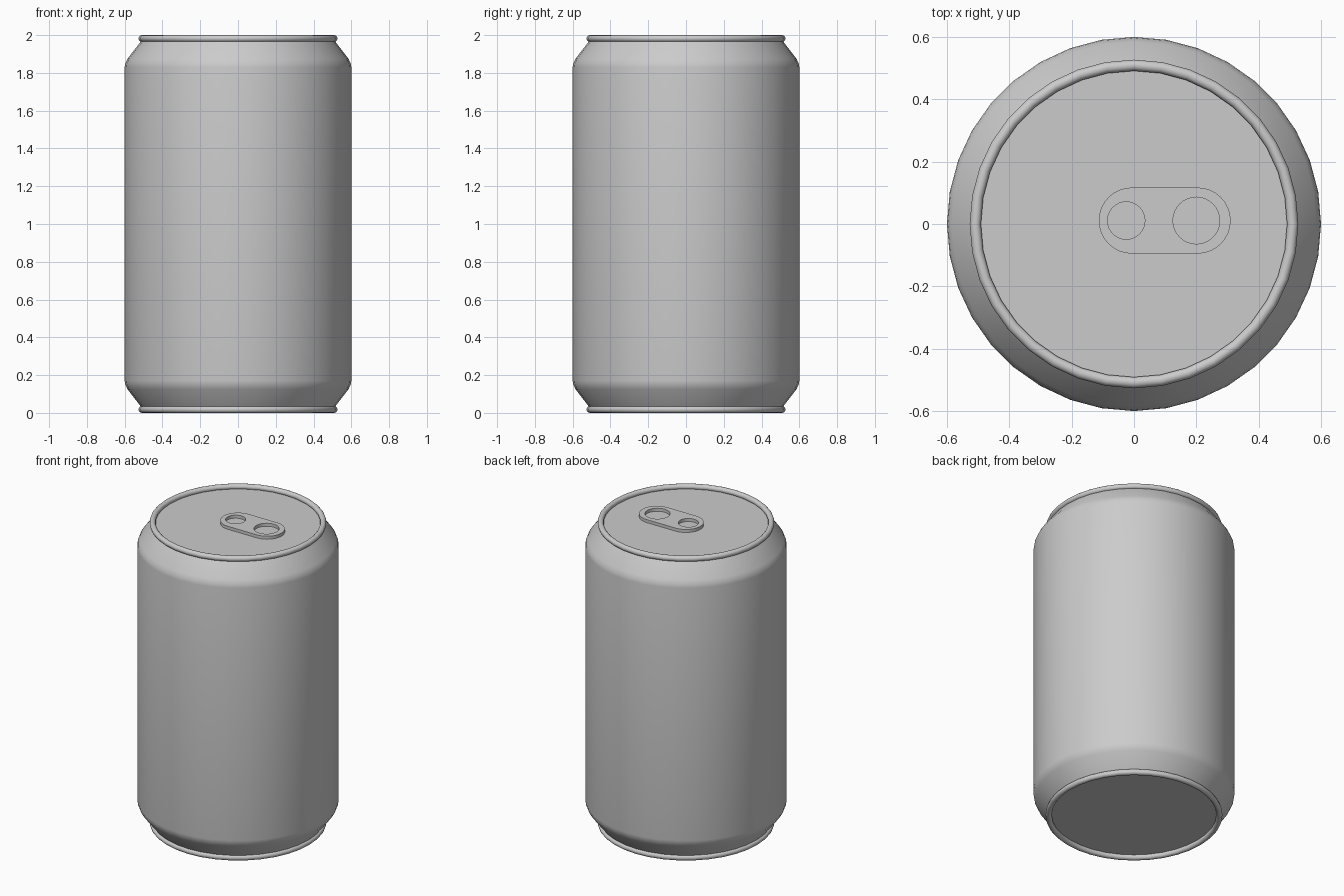
import bpy, bmesh
from math import pi, cos, sin, radians

if "Cube" in bpy.data.objects:
    bpy.data.objects.remove(bpy.data.objects["Cube"])

SIDES = 36
LID_Z = 1.972


def smooth(obj, angle=30):
    bpy.ops.object.select_all(action='DESELECT')
    obj.select_set(True)
    bpy.context.view_layer.objects.active = obj
    bpy.ops.object.shade_smooth_by_angle(angle=radians(angle))


def lathe(name, profile):
    """Revolve an (r, z) profile, bottom to top, and cap both ends."""
    bm = bmesh.new()
    rings = [[bm.verts.new((r * cos(2 * pi * i / SIDES), r * sin(2 * pi * i / SIDES), z))
              for i in range(SIDES)] for r, z in profile]
    for low, high in zip(rings, rings[1:]):
        for i in range(SIDES):
            j = (i + 1) % SIDES
            bm.faces.new((low[i], low[j], high[j], high[i]))
    bm.faces.new(rings[0][::-1])
    bm.faces.new(rings[-1])
    mesh = bpy.data.meshes.new(name)
    bm.to_mesh(mesh)
    bm.free()
    obj = bpy.data.objects.new(name, mesh)
    bpy.context.collection.objects.link(obj)
    smooth(obj)
    return obj


def arc(cx, cy, r, start, end, n):
    return [(cx + r * cos(start + (end - start) * i / n),
             cy + r * sin(start + (end - start) * i / n)) for i in range(n + 1)]


# Can body: chamfered foot, straight wall, rounded shoulder and flat lid
shoulder = [(0.6, 1.83), (0.597, 1.85), (0.585, 1.875), (0.51, LID_Z)]
foot = [(r, 2 - z) for r, z in reversed(shoulder)]
lathe("can_body", foot + shoulder)

# Rolled rims at both ends
for name, z in (("top_rim", 1.982), ("bottom_rim", 0.018)):
    bpy.ops.mesh.primitive_torus_add(major_radius=0.509, minor_radius=0.018,
                                     major_segments=SIDES, minor_segments=12,
                                     location=(0, 0, z))
    rim = bpy.context.object
    rim.name = name
    smooth(rim, 40)

# Pull tab: stadium outline with two round holes
curve = bpy.data.curves.new("pull_tab", 'CURVE')
curve.dimensions = '2D'
curve.fill_mode = 'BOTH'
curve.extrude = 0.01
ty = 0.011
loops = [
    arc(0.204, ty, 0.106, -pi / 2, pi / 2, 16) + arc(-0.007, ty, 0.106, pi / 2, 3 * pi / 2, 16),
    arc(-0.025, ty, 0.06, 0, 2 * pi, 32)[:-1],
    arc(0.2, ty, 0.075, 0, 2 * pi, 32)[:-1],
]
for pts in loops:
    spline = curve.splines.new('POLY')
    spline.points.add(len(pts) - 1)
    for p, (x, y) in zip(spline.points, pts):
        p.co = (x, y, 0, 1)
    spline.use_cyclic_u = True
tab = bpy.data.objects.new("pull_tab", curve)
tab.location.z = LID_Z + 0.01
bpy.context.collection.objects.link(tab)
bpy.ops.object.select_all(action='DESELECT')
tab.select_set(True)
bpy.context.view_layer.objects.active = tab
bpy.ops.object.convert(target='MESH')
smooth(bpy.context.object)
